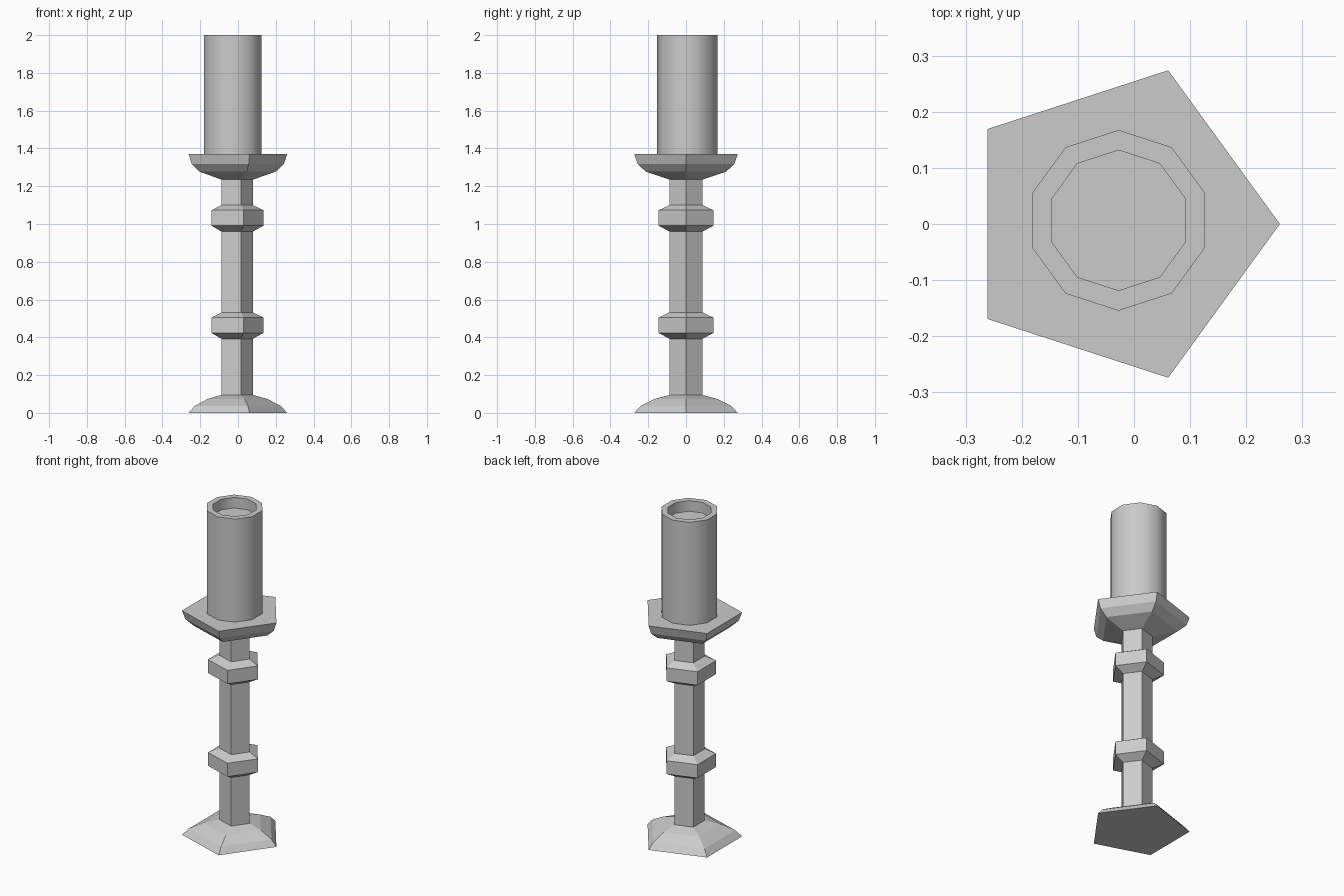
import bpy, bmesh
from math import cos, sin, pi, radians

if "Cube" in bpy.data.objects:
    bpy.data.objects.remove(bpy.data.objects["Cube"])


def lathe(name, sides, start, rings):
    """Skin a closed prism-like solid through rings given as (radius, z, cx, cy)."""
    bm = bmesh.new()
    loops = []
    for r, z, cx, cy in rings:
        loops.append([bm.verts.new((cx + r * cos(start + 2 * pi * i / sides),
                                    cy + r * sin(start + 2 * pi * i / sides), z))
                      for i in range(sides)])
    for a, b in zip(loops, loops[1:]):
        for i in range(sides):
            j = (i + 1) % sides
            bm.faces.new((a[i], a[j], b[j], b[i]))
    bm.faces.new(loops[0][::-1])
    bm.faces.new(loops[-1])
    bmesh.ops.recalc_face_normals(bm, faces=bm.faces)
    mesh = bpy.data.meshes.new(name)
    bm.to_mesh(mesh)
    bm.free()
    obj = bpy.data.objects.new(name, mesh)
    bpy.context.collection.objects.link(obj)
    return obj


# Candlestick: five-sided foot, shaft with two collars, drip pan
SHAFT, COLLAR = 0.092, 0.152
profile = [(0.288, 0), (0.252, 0.037), (0.174, 0.074), (SHAFT, 0.095)]
for bottom in (0.392, 0.96):
    profile += [(SHAFT, bottom), (COLLAR, bottom + 0.031),
                (COLLAR, bottom + 0.113), (SHAFT, bottom + 0.14)]
profile += [(SHAFT, 1.235), (0.223, 1.277), (0.27, 1.318), (0.288, 1.37)]
# The ring centres drift slightly with their radius
lathe("candlestick", 5, 0,
      [(r, z, -0.0062 - 0.0757 * r, 0) for r, z in profile])

# Candle: ten-sided, with a shallow recess in the top
candle = lathe("candle", 10, pi / 2,
               [(r, z, -0.0275, 0.0065) for r, z in
                ((0.161, 1.37), (0.161, 2.0), (0.125, 2.0), (0.125, 1.935))])
bpy.context.view_layer.objects.active = candle
candle.select_set(True)
bpy.ops.object.shade_smooth_by_angle(angle=radians(40))
